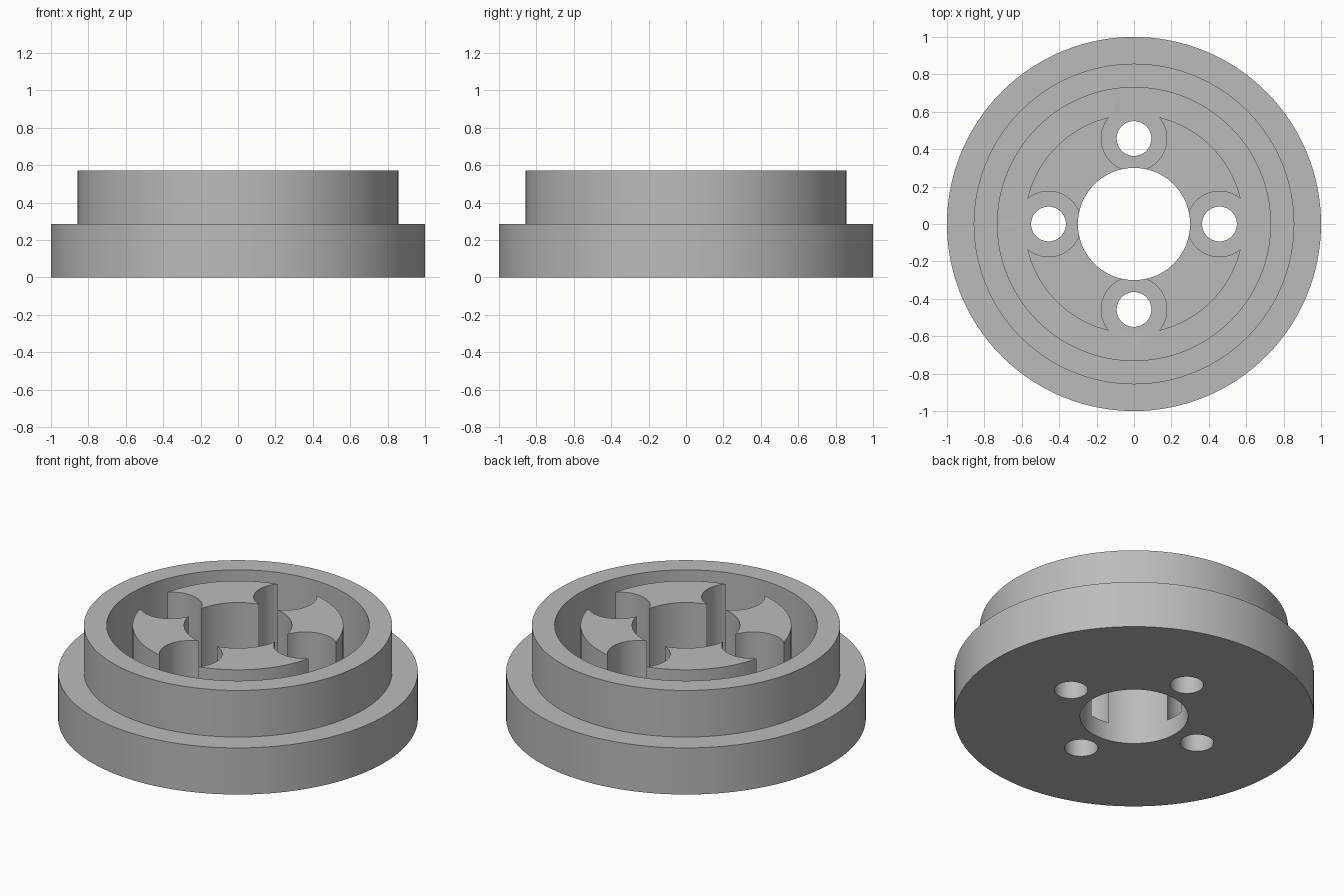
import bpy, bmesh, math
from mathutils import Matrix, Vector

cube = bpy.data.objects.get("Cube")
if cube:
    bpy.data.objects.remove(cube, do_unlink=True)

SEGMENTS = 128
HEIGHT, STEP, FLOOR = 0.572, 0.286, 0.114
BOLT_CIRCLE = 0.457

grey = bpy.data.materials.new("plain grey")
grey.use_nodes = True
colour = (0.5, 0.5, 0.5, 1)
grey.diffuse_color = colour
grey.node_tree.nodes["Principled BSDF"].inputs["Base Color"].default_value = colour


def add_object(name, bm):
    bmesh.ops.recalc_face_normals(bm, faces=bm.faces)
    mesh = bpy.data.meshes.new(name)
    bm.to_mesh(mesh)
    bm.free()
    mesh.materials.append(grey)
    obj = bpy.data.objects.new(name, mesh)
    bpy.context.collection.objects.link(obj)
    return obj


def lathe(name, profile):
    """Spin a closed (radius, height) profile around z."""
    bm = bmesh.new()
    verts = [bm.verts.new((r, 0, z)) for r, z in profile]
    edges = [bm.edges.new((v, verts[i - 1])) for i, v in enumerate(verts)]
    bmesh.ops.spin(bm, geom=verts + edges, axis=(0, 0, 1), cent=(0, 0, 0),
                   angle=math.tau, steps=SEGMENTS, use_merge=True)
    bmesh.ops.remove_doubles(bm, verts=bm.verts, dist=1e-5)
    return add_object(name, bm)


def four_cylinders(name, radius, bottom, top):
    """Upright cylinders at the four compass points."""
    bm = bmesh.new()
    for i in range(4):
        a = i * math.pi / 2
        centre = Vector((math.cos(a) * BOLT_CIRCLE, math.sin(a) * BOLT_CIRCLE,
                         (bottom + top) / 2))
        bmesh.ops.create_cone(bm, cap_ends=True, segments=64, radius1=radius,
                              radius2=radius, depth=top - bottom,
                              matrix=Matrix.Translation(centre))
    return add_object(name, bm)


def cut(obj, cutter):
    mod = obj.modifiers.new("cut", "BOOLEAN")
    mod.operation = "DIFFERENCE"
    mod.solver = "EXACT"
    mod.object = cutter
    bpy.context.view_layer.objects.active = obj
    bpy.ops.object.modifier_apply(modifier=mod.name)
    bpy.data.objects.remove(cutter, do_unlink=True)


# Stepped flange with raised rim, ring groove and bored hub
body = lathe("stepped_hub", [
    (0.30, 0), (1.0, 0), (1.0, STEP), (0.857, STEP), (0.857, HEIGHT),
    (0.73, HEIGHT), (0.73, FLOOR), (0.586, FLOOR), (0.586, HEIGHT),
    (0.30, HEIGHT)])

# Bolt pockets down to the groove floor, then bolt holes right through
cut(body, four_cylinders("pocket_cutter", 0.175, FLOOR, 0.8))
cut(body, four_cylinders("hole_cutter", 0.093, -0.2, 0.8))

bpy.ops.object.select_all(action="DESELECT")
body.select_set(True)
bpy.context.view_layer.objects.active = body
bpy.ops.object.shade_smooth_by_angle(angle=math.radians(30))
